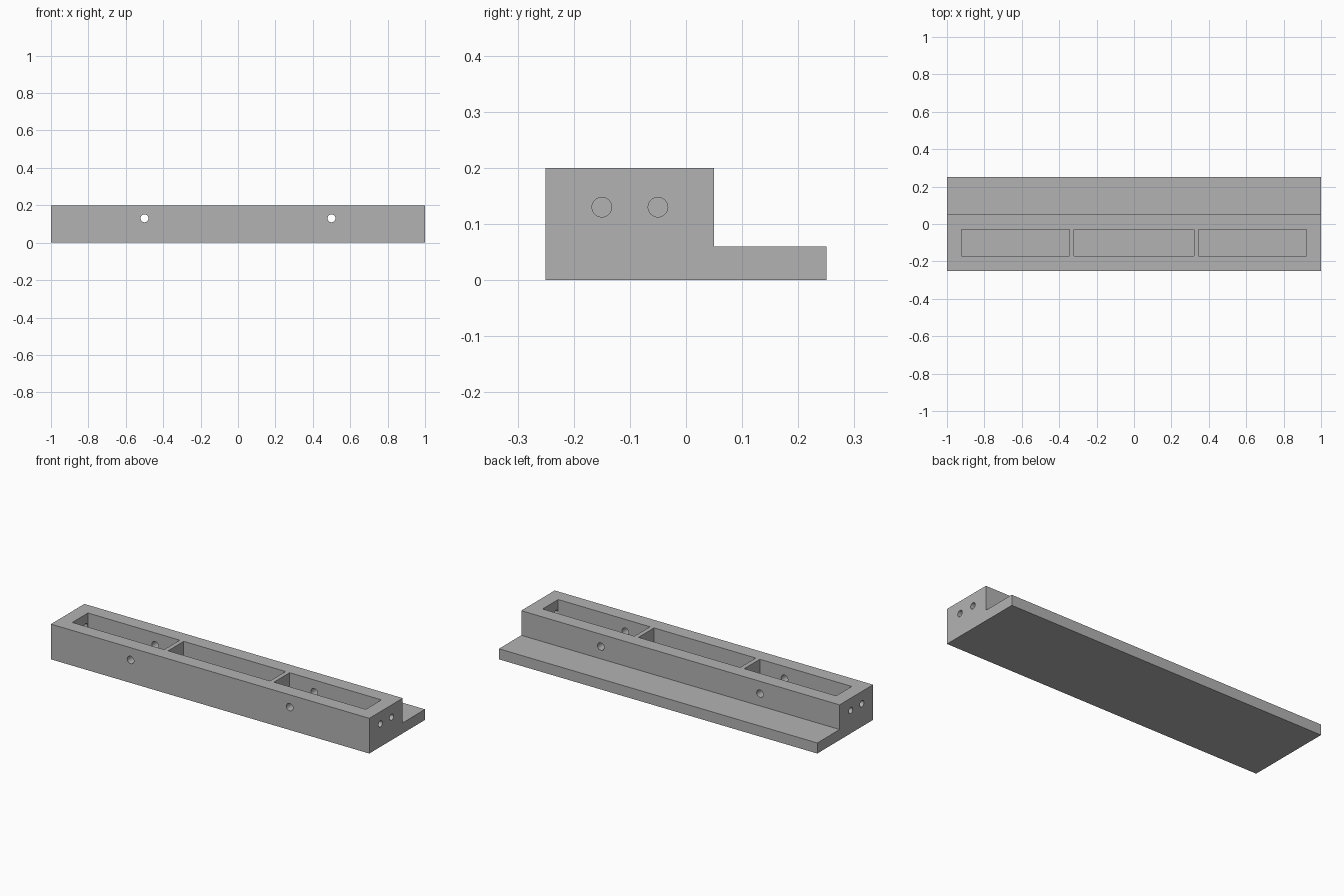
import bpy
import bmesh
from math import pi
from mathutils import Matrix, Vector

default = bpy.data.objects.get("Cube")
if default:
    bpy.data.objects.remove(default, do_unlink=True)

grey = bpy.data.materials.new("plain grey")
grey.use_nodes = True
colour = (0.45, 0.45, 0.45, 1)
grey.diffuse_color = colour
grey.node_tree.nodes["Principled BSDF"].inputs["Base Color"].default_value = colour


def make_object(name, bm):
    bmesh.ops.recalc_face_normals(bm, faces=bm.faces)
    mesh = bpy.data.meshes.new(name)
    bm.to_mesh(mesh)
    bm.free()
    mesh.materials.append(grey)
    obj = bpy.data.objects.new(name, mesh)
    bpy.context.collection.objects.link(obj)
    return obj


def cut(target, bm):
    """Subtract a closed shape from the target and discard the cutter."""
    cutter = make_object("cutter", bm)
    cutter.hide_render = True
    mod = target.modifiers.new("cut", 'BOOLEAN')
    mod.operation = 'DIFFERENCE'
    mod.solver = 'EXACT'
    mod.object = cutter
    bpy.context.view_layer.objects.active = target
    bpy.ops.object.modifier_apply(modifier=mod.name)
    bpy.data.objects.remove(cutter, do_unlink=True)


def cut_box(target, x0, x1, y0, y1, z0, z1):
    bm = bmesh.new()
    size = Matrix.Diagonal((x1 - x0, y1 - y0, z1 - z0, 1))
    centre = Matrix.Translation(((x0 + x1) / 2, (y0 + y1) / 2, (z0 + z1) / 2))
    bmesh.ops.create_cube(bm, size=1, matrix=centre @ size)
    cut(target, bm)


def cut_hole(target, centre, axis, radius, length):
    bm = bmesh.new()
    turn = Matrix.Rotation(pi / 2, 4, 'Y' if axis == 'X' else 'X')
    bmesh.ops.create_cone(bm, cap_ends=True, segments=32, radius1=radius,
                          radius2=radius, depth=length,
                          matrix=Matrix.Translation(centre) @ turn)
    cut(target, bm)


# Stepped body: L-shaped profile extruded along x
FLOOR, TOP, HOLE_Z = 0.06, 0.2, 0.13
profile = [(-0.25, 0), (0.25, 0), (0.25, FLOOR), (0.05, FLOOR), (0.05, TOP), (-0.25, TOP)]
bm = bmesh.new()
end = bm.faces.new([bm.verts.new((-1, y, z)) for y, z in profile])
extruded = bmesh.ops.extrude_face_region(bm, geom=[end])["geom"]
bmesh.ops.translate(bm, vec=Vector((2, 0, 0)),
                    verts=[v for v in extruded if isinstance(v, bmesh.types.BMVert)])
body = make_object("stepped_body", bm)

# Three open pockets separated by thin dividers
for x0, x1 in ((-0.922, -0.345), (-0.32, 0.32), (0.345, 0.922)):
    cut_box(body, x0, x1, -0.17, -0.03, FLOOR, TOP + 0.1)

# Holes through the long walls, and paired holes through the end walls
for side in (-1, 1):
    cut_hole(body, (side * 0.5, -0.1, HOLE_Z), 'Y', 0.021, 0.4)
    for y in (-0.15, -0.05):
        cut_hole(body, (side * 0.96, y, HOLE_Z), 'X', 0.0175, 0.16)

# Smooth hole walls, crisp edges elsewhere
bpy.ops.object.select_all(action='DESELECT')
body.select_set(True)
bpy.context.view_layer.objects.active = body
bpy.ops.object.shade_smooth_by_angle(angle=pi / 6)
